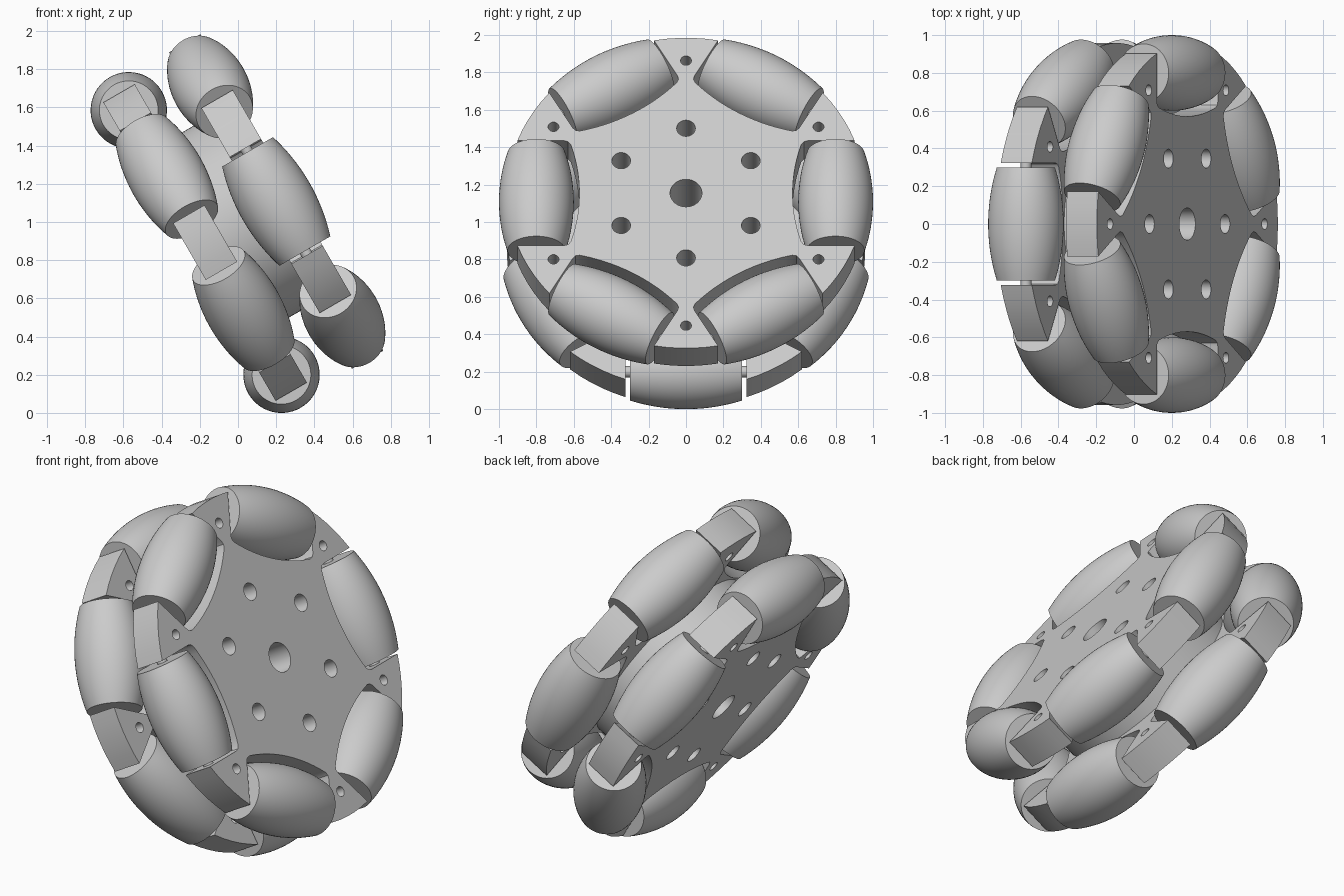
import bpy, bmesh
from math import sin, cos, pi, radians, sqrt, asin
from mathutils import Matrix, Vector

if "Cube" in bpy.data.objects:
    bpy.data.objects.remove(bpy.data.objects["Cube"], do_unlink=True)

RING, BARREL, HALF = 0.8, 0.2, 0.3     # roller ring radius, roller radius, half length
RIM, SLOT, GAP = 0.958, 0.323, 0.03    # disc radius, pocket half length, clearance
THICK, OFFSET = 0.19, 0.215            # disc thickness, axial offset of each row
STEP = pi / 3

# Local x is the wheel axle; the whole wheel leans thirty degrees
TILT = Matrix.Translation((0.014, 0, 1.0)) @ Matrix.Rotation(radians(-30), 4, 'Y')

grey = bpy.data.materials.new("plain_grey")
grey.use_nodes = True
colour = (0.6, 0.6, 0.6, 1)
grey.diffuse_color = colour
grey.node_tree.nodes["Principled BSDF"].inputs["Base Color"].default_value = colour


def make(name, bm, matrix=TILT):
    bmesh.ops.recalc_face_normals(bm, faces=bm.faces)
    mesh = bpy.data.meshes.new(name)
    bm.to_mesh(mesh)
    bm.free()
    mesh.materials.append(grey)
    ob = bpy.data.objects.new(name, mesh)
    bpy.context.collection.objects.link(ob)
    ob.matrix_world = matrix
    return ob


def activate(ob):
    bpy.ops.object.select_all(action='DESELECT')
    ob.select_set(True)
    bpy.context.view_layer.objects.active = ob


def smooth(ob):
    activate(ob)
    bpy.ops.object.shade_smooth_by_angle(angle=radians(30))


def polar(x, r, a):
    return Vector((x, r * cos(a), r * sin(a)))


def add_rod(bm, centre, radius, length, axis='X', segments=32):
    turn = Matrix.Rotation(pi / 2, 4, 'Y') if axis == 'X' else Matrix()
    bmesh.ops.create_cone(bm, cap_ends=True, segments=segments, radius1=radius,
                          radius2=radius, depth=length,
                          matrix=Matrix.Translation(centre) @ turn)


def drill(ob, cutter):
    activate(ob)
    mod = ob.modifiers.new("holes", 'BOOLEAN')
    mod.operation, mod.object, mod.solver = 'DIFFERENCE', cutter, 'EXACT'
    bpy.ops.object.modifier_apply(modifier=mod.name)


def hole_cutter(start):
    # Axle bore, ring of six bolt holes, one small hole in each spacer arm
    bm = bmesh.new()
    add_rod(bm, (0, 0, 0), 0.085, 2, segments=48)
    for k in range(6):
        add_rod(bm, polar(0, 0.4, pi / 6 + k * STEP), 0.05, 2)
        if start is not None:
            add_rod(bm, polar(0, 0.818, start + (k + 0.5) * STEP), 0.029, 2)
    cutter = make("hole_cutter", bm)
    cutter.hide_render = True
    return cutter


def disc_outline(x, start):
    # Six curved pockets separated by wedge-shaped arms with arc ends
    corner = asin(SLOT / RIM)
    points = []
    for k in range(6):
        a = start + k * STEP
        n, t = polar(0, 1, a), polar(0, 1, a + pi / 2)
        pocket = [(0.65, -SLOT), (0.63, -SLOT + 0.006)]
        for i in range(15):
            s = -0.3 + 0.6 * i / 14
            pocket.append((2 * RING - sqrt(1 - s * s) - GAP, s))
        pocket += [(0.63, SLOT - 0.006), (0.65, SLOT)]
        points += [n * r + t * s for r, s in pocket]
        for i in range(6):
            points.append(polar(0, RIM, a + corner + (STEP - 2 * corner) * i / 5))
    return [p + Vector((x, 0, 0)) for p in points]


def build_disc(name, x, start):
    bm = bmesh.new()
    face = bm.faces.new([bm.verts.new(p) for p in disc_outline(x - THICK / 2, start)])
    new = bmesh.ops.extrude_face_region(bm, geom=[face])["geom"]
    bmesh.ops.translate(bm, vec=(THICK, 0, 0),
                        verts=[v for v in new if isinstance(v, bmesh.types.BMVert)])
    disc = make(name, bm)
    cutter = hole_cutter(start)
    drill(disc, cutter)
    bpy.data.objects.remove(cutter, do_unlink=True)
    smooth(disc)


def roller_mesh():
    # Barrel whose outer side follows the wheel's rolling circle
    bm = bmesh.new()
    profile = [(0, -HALF)]
    for i in range(21):
        s = -HALF + 2 * HALF * i / 20
        profile.append((sqrt(1 - s * s) - (1 - BARREL), s))
    profile.append((0, HALF))
    verts = [bm.verts.new((r, 0, z)) for r, z in profile]
    edges = [bm.edges.new(pair) for pair in zip(verts, verts[1:])]
    bmesh.ops.spin(bm, geom=verts + edges, cent=(0, 0, 0), axis=(0, 0, 1),
                   angle=2 * pi, steps=56)
    bmesh.ops.remove_doubles(bm, verts=bm.verts, dist=1e-4)
    return bm


def build_row(side, x, start):
    build_disc(side + "_disc", x, start)
    for k in range(6):
        a = start + k * STEP
        # Local z of a roller runs along the rim
        place = (TILT @ Matrix.Translation(polar(x, RING, a))
                 @ Matrix.Rotation(a, 4, 'X'))
        smooth(make(f"{side}_roller_{k + 1}", roller_mesh(), place))
        pin = bmesh.new()
        add_rod(pin, (0, 0, 0), 0.03, 0.72, axis='Z', segments=24)
        smooth(make(f"{side}_roller_pin_{k + 1}", pin, place))


build_row("right", -OFFSET, pi / 6)
build_row("left", OFFSET, 0)

# Hub joining the two discs
hub_bm = bmesh.new()
add_rod(hub_bm, (0, 0, 0), 0.56, 0.26, segments=96)
hub = make("hub", hub_bm)
hub_cutter = hole_cutter(None)
drill(hub, hub_cutter)
bpy.data.objects.remove(hub_cutter, do_unlink=True)
smooth(hub)
